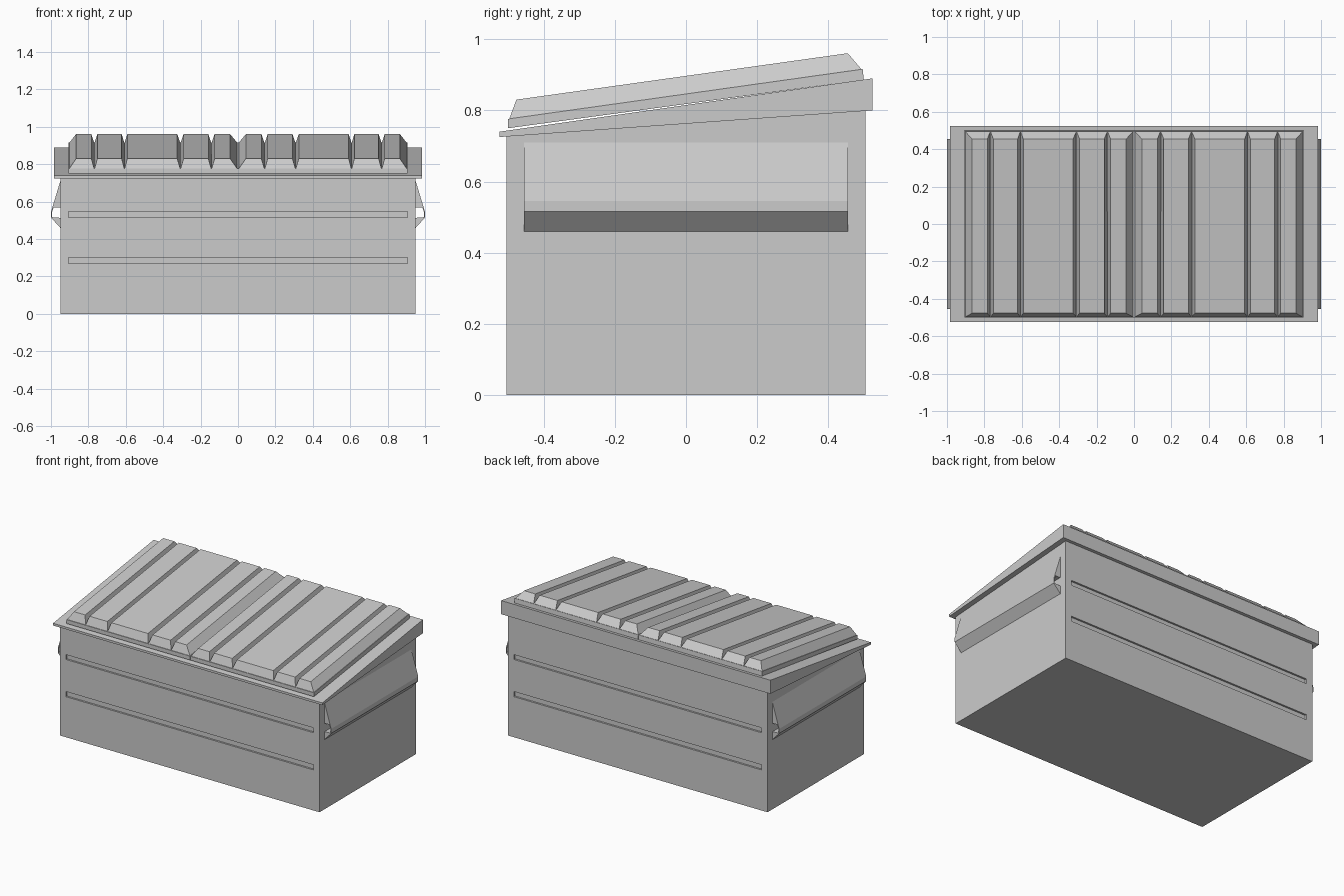
import bpy, bmesh

if "Cube" in bpy.data.objects:
    bpy.data.objects.remove(bpy.data.objects["Cube"])

# one flat grey for the whole container
grey = bpy.data.materials.new("painted_steel_grey")
grey.diffuse_color = (0.6, 0.6, 0.6, 1)
grey.use_nodes = True
grey.node_tree.nodes["Principled BSDF"].inputs["Base Color"].default_value = grey.diffuse_color


def finish(name, bm, mirror=False):
    bmesh.ops.recalc_face_normals(bm, faces=bm.faces)
    mesh = bpy.data.meshes.new(name)
    bm.to_mesh(mesh)
    bm.free()
    mesh.materials.append(grey)
    ob = bpy.data.objects.new(name, mesh)
    bpy.context.collection.objects.link(ob)
    if mirror:
        m = ob.modifiers.new("mirror_x", 'MIRROR')
        m.use_mirror_merge = False
    return ob


def loft(bm, a, b):
    """Solid between two matching point loops."""
    va = [bm.verts.new(p) for p in a]
    vb = [bm.verts.new(p) for p in b]
    bm.faces.new(va)
    bm.faces.new(vb[::-1])
    n = len(va)
    for i in range(n):
        j = (i + 1) % n
        bm.faces.new((va[i], vb[i], vb[j], va[j]))


def prism_x(bm, profile, x0, x1):
    loft(bm, [(x0, y, z) for y, z in profile], [(x1, y, z) for y, z in profile])


# body: box with a sloping top
bm = bmesh.new()
prism_x(bm, [(-.505, 0), (.505, 0), (.505, .80), (-.505, .728)], -.95, .95)
body = finish("body", bm)

# long recessed grooves in the front and back walls
bm = bmesh.new()
for side in (-1, 1):
    for z0, z1 in ((.268, .302), (.514, .546)):
        ya, yb = side * .493, side * .56
        prism_x(bm, [(ya, z0), (yb, z0), (yb, z1), (ya, z1)], -.905, .905)
cutter = finish("groove_cutter", bm)
cutter.hide_render = True
cut = body.modifiers.new("grooves", 'BOOLEAN')
cut.operation = 'DIFFERENCE'
cut.solver = 'EXACT'
cut.object = cutter
bpy.context.view_layer.objects.active = body
bpy.ops.object.modifier_apply(modifier=cut.name)
bpy.data.objects.remove(cutter)

# wedge-shaped rim
bm = bmesh.new()
prism_x(bm, [(-.525, .725), (.525, .80), (.525, .89), (-.525, .74)], -.985, .985)
finish("rim", bm)

# open-ended lifting sleeves on both sides
sleeve = [(.945, .715), (.95, .71), (1, .545), (1, .515), (.95, .46), (.945, .46),
          (.945, .513), (.994, .517), (.994, .544), (.986, .57), (.945, .57)]
bm = bmesh.new()
loft(bm, [(x, -.455, z) for x, z in sleeve], [(x, .455, z) for x, z in sleeve])
finish("lifting_sleeves", bm, mirror=True)

# lid flanges
bm = bmesh.new()
prism_x(bm, [(-.5, .75), (.5, .886), (.497, .916), (-.5, .776)], .001, .905)
finish("lid_flanges", bm, mirror=True)


def lid_z(y, lift):
    return .775 + .14 * (y + .5) + lift


# raised tapered lid panels: (base x0, base x1, top x0, top x1)
panels = [(.002, .142, .042, .125), (.142, .308, .159, .291), (.308, .607, .325, .592),
          (.607, .768, .622, .752), (.768, .904, .784, .866)]
bm = bmesh.new()
for b0, b1, t0, t1 in panels:
    base = [(x, y, lid_z(y, -.002)) for x, y in
            ((b0, -.498), (b1, -.498), (b1, .496), (b0, .496))]
    top = [(x, y, lid_z(y, .052)) for x, y in
           ((t0, -.477), (t1, -.477), (t1, .455), (t0, .455))]
    loft(bm, base, top)
finish("lid_panels", bm, mirror=True)
